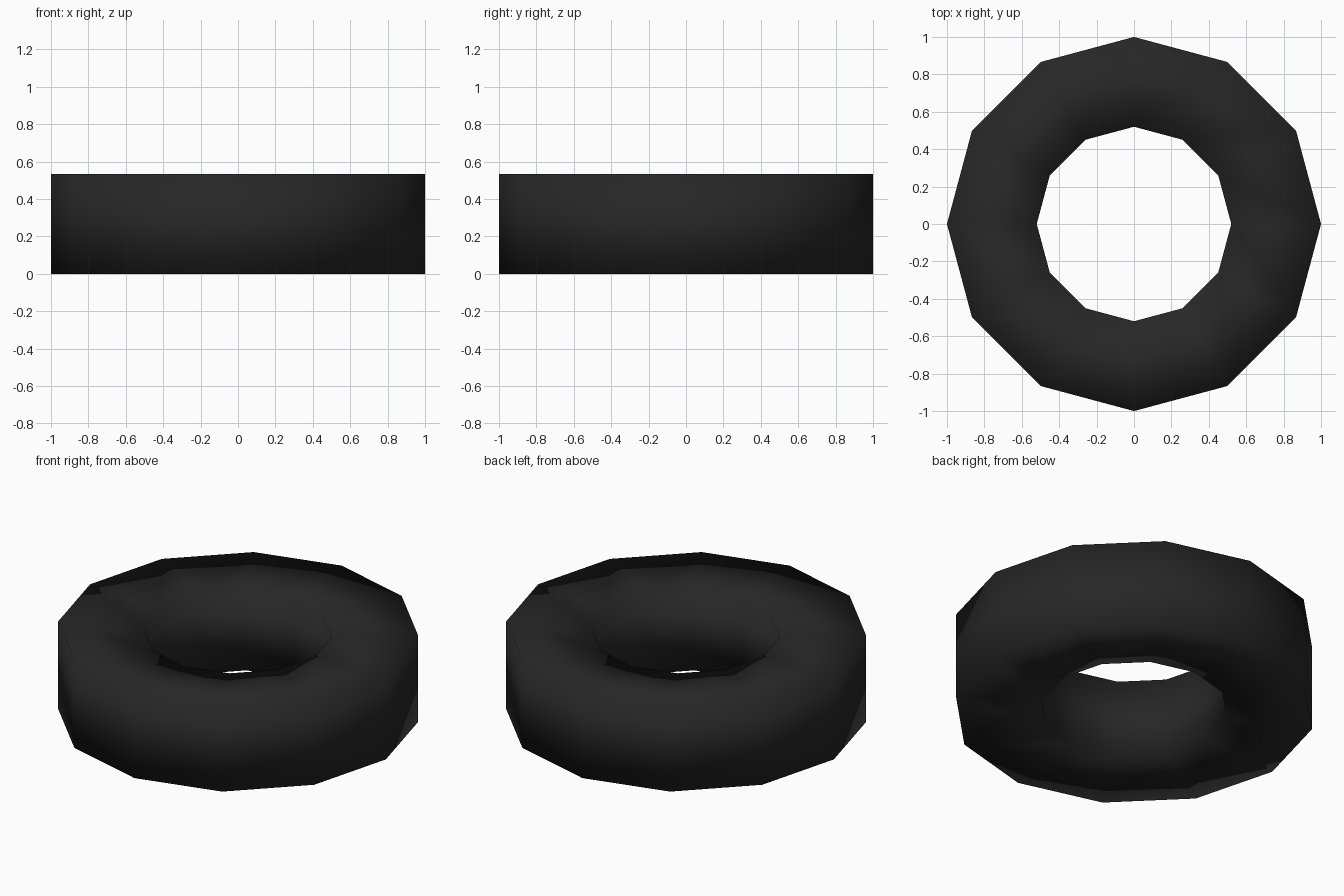
import bpy, bmesh, math

if "Cube" in bpy.data.objects:
    bpy.data.objects.remove(bpy.data.objects["Cube"])

SIDES = 12
# tyre cross-section (radius, height): sidewalls slope in slightly toward the hole
PROFILE = [(1.0, 0.0), (1.0, 0.535), (0.52, 0.50), (0.52, 0.035)]

# dark rubber
rubber = bpy.data.materials.new("black_rubber")
rubber.diffuse_color = (0.02, 0.02, 0.02, 1)
rubber.use_nodes = True
rubber.node_tree.nodes["Principled BSDF"].inputs["Base Color"].default_value = rubber.diffuse_color

# tyre: closed profile swept around the z axis
bm = bmesh.new()
rings = []
for i in range(SIDES):
    a = 2 * math.pi * i / SIDES
    rings.append([bm.verts.new((r * math.cos(a), r * math.sin(a), z)) for r, z in PROFILE])
n = len(PROFILE)
for i in range(SIDES):
    a, b = rings[i], rings[(i + 1) % SIDES]
    for j in range(n):
        k = (j + 1) % n
        bm.faces.new((a[j], b[j], b[k], a[k])).smooth = True
bmesh.ops.recalc_face_normals(bm, faces=bm.faces)

mesh = bpy.data.meshes.new("tyre")
bm.to_mesh(mesh)
bm.free()
mesh.materials.append(rubber)
tyre = bpy.data.objects.new("tyre", mesh)
bpy.context.collection.objects.link(tyre)
